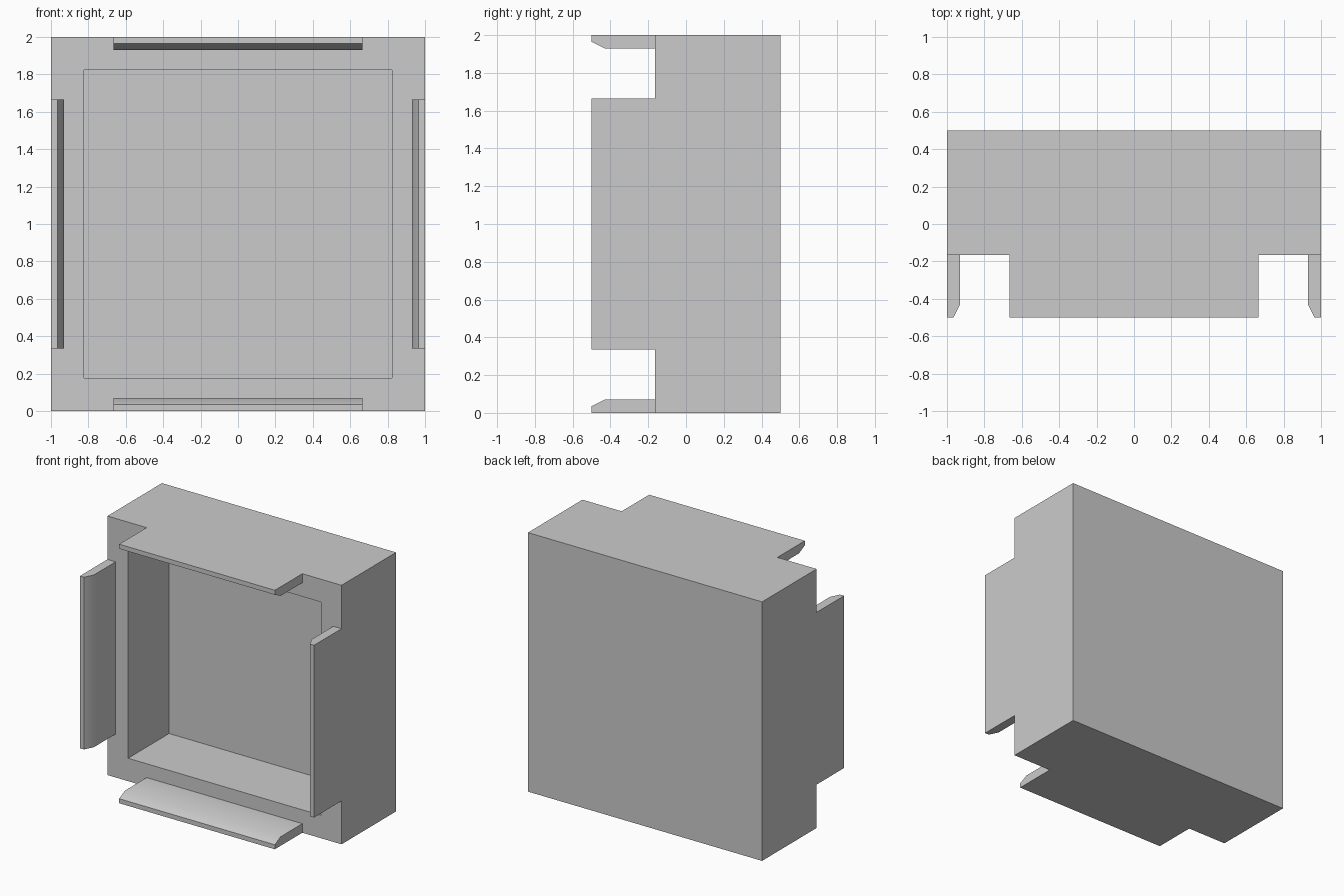
import bpy, bmesh, math
from mathutils import Matrix, Vector

cube = bpy.data.objects.get("Cube")
if cube:
    bpy.data.objects.remove(cube, do_unlink=True)

# Single grey material
grey = bpy.data.materials.new("plain_grey")
grey.use_nodes = True
colour = (0.6, 0.6, 0.6, 1)
grey.diffuse_color = colour
grey.node_tree.nodes["Principled BSDF"].inputs["Base Color"].default_value = colour

HALF, BACK, FRONT, RIM_Y = 1.0, 0.5, -0.5, -0.165
RECESS_DEPTH, RIM_WIDTH = 0.5, 0.25
TAB_HALF = 0.665


def finish(bm, name):
    bmesh.ops.recalc_face_normals(bm, faces=bm.faces)
    mesh = bpy.data.meshes.new(name)
    bm.to_mesh(mesh)
    bm.free()
    mesh.materials.append(grey)
    obj = bpy.data.objects.new(name, mesh)
    bpy.context.collection.objects.link(obj)
    return obj


# Square housing with a deep recess in its front
bm = bmesh.new()
bmesh.ops.create_cube(bm, size=1)
bmesh.ops.scale(bm, verts=bm.verts, vec=(2 * HALF, BACK - RIM_Y, 2 * HALF))
bmesh.ops.translate(bm, verts=bm.verts, vec=(0, (BACK + RIM_Y) / 2, HALF))
front = min(bm.faces, key=lambda f: f.calc_center_median().y)
bmesh.ops.inset_region(bm, faces=[front], thickness=RIM_WIDTH)
floor = bmesh.ops.extrude_face_region(bm, geom=[front])
bmesh.ops.translate(bm, verts=[v for v in floor["geom"] if isinstance(v, bmesh.types.BMVert)],
                    vec=(0, RECESS_DEPTH, 0))
if front.is_valid:
    bmesh.ops.delete(bm, geom=[front], context="FACES_ONLY")
finish(bm, "housing")

# Four edge tabs, chamfered on the inside of the tip
profile = [(RIM_Y, HALF), (FRONT, HALF), (FRONT, 0.965), (-0.43, 0.93), (RIM_Y, 0.93)]
for turn, side in enumerate(("top", "left", "bottom", "right")):
    bm = bmesh.new()
    face = bm.faces.new([bm.verts.new((-TAB_HALF, y, z)) for y, z in profile])
    end = bmesh.ops.extrude_face_region(bm, geom=[face], use_keep_orig=True)
    bmesh.ops.translate(bm, verts=[v for v in end["geom"] if isinstance(v, bmesh.types.BMVert)],
                        vec=(2 * TAB_HALF, 0, 0))
    place = Matrix.Translation(Vector((0, 0, HALF))) @ Matrix.Rotation(turn * math.pi / 2, 4, "Y")
    bmesh.ops.transform(bm, matrix=place, verts=bm.verts)
    tab = finish(bm, side + "_tab")
    bpy.ops.object.select_all(action="DESELECT")
    tab.select_set(True)
    bpy.context.view_layer.objects.active = tab
    bpy.ops.object.shade_smooth_by_angle(angle=math.radians(30))
